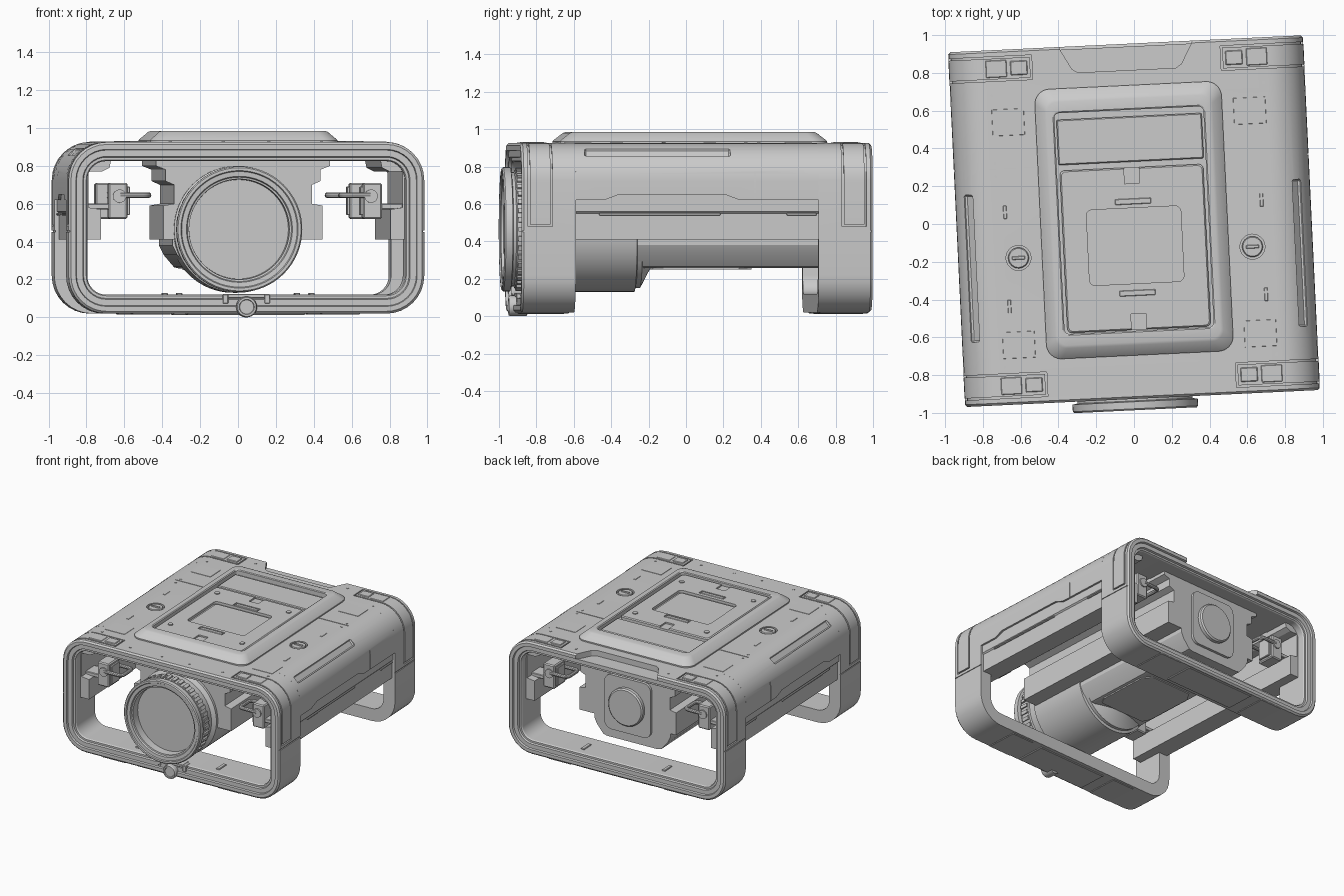
import bpy, bmesh
from math import sin, cos, pi, radians
from mathutils import Matrix

if "Cube" in bpy.data.objects:
    bpy.data.objects.remove(bpy.data.objects["Cube"])

cutters = []

def make(name, bm):
    bmesh.ops.recalc_face_normals(bm, faces=bm.faces[:])
    me = bpy.data.meshes.new(name)
    bm.to_mesh(me)
    bm.free()
    o = bpy.data.objects.new(name, me)
    bpy.context.collection.objects.link(o)
    return o

def xz(p, y): return [(a, y, b) for a, b in p]
def xy(p, z): return [(a, b, z) for a, b in p]
def yz(p, x): return [(x, a, b) for a, b in p]

def loft(name, loops, cyclic=False):
    bm = bmesh.new()
    vs = [[bm.verts.new(c) for c in l] for l in loops]
    n = len(vs[0])
    for i in range(len(vs) if cyclic else len(vs) - 1):
        a, b = vs[i], vs[(i + 1) % len(vs)]
        for j in range(n):
            bm.faces.new((a[j], a[(j + 1) % n], b[(j + 1) % n], b[j]))
    if not cyclic:
        bm.faces.new(vs[0])
        bm.faces.new(vs[-1])
    return make(name, bm)

def rr(hw, hh, r, cx=0, cy=0, n=8):
    pts = []
    for k, (sx, sy) in enumerate([(1, 1), (-1, 1), (-1, -1), (1, -1)]):
        for i in range(n + 1):
            t = (k + i / n) * pi / 2
            pts.append((cx + sx * (hw - r) + r * cos(t), cy + sy * (hh - r) + r * sin(t)))
    return pts

def circ(r, cx=0, cy=0, n=64):
    return [(cx + r * cos(2 * pi * i / n), cy + r * sin(2 * pi * i / n)) for i in range(n)]

def box(name, c, s, bev=0.0, rot=None):
    bm = bmesh.new()
    bmesh.ops.create_cube(bm, size=1, matrix=Matrix.Diagonal((*s, 1)))
    if bev:
        bmesh.ops.bevel(bm, geom=bm.edges[:], offset=bev, segments=1, profile=0.5, affect='EDGES')
    bm.transform(Matrix.Translation(c) @ (rot or Matrix()))
    return make(name, bm)

def cut(target, *cs):
    for c in cs:
        cutters.append(c)
        c.hide_render = True
        m = target.modifiers.new("cut", 'BOOLEAN')
        m.operation, m.solver, m.object = 'DIFFERENCE', 'EXACT', c

def strip(name, s, o0, o1, y0, y1, x0, z0):
    # band wrapping over the rounded shoulder
    def path(o):
        arc = [(.74 + (.2 + o) * cos(t * pi / 20), .725 + (.2 + o) * sin(t * pi / 20)) for t in range(10, -1, -1)]
        return [(x0, .925 + o)] + arc + [(.94 + o, z0)]
    p = [(s * a, b) for a, b in path(o1) + path(o0)[::-1]]
    return loft(name, [xz(p, y0), xz(p, y1)])

# carrying hoops at both ends
ring_sec = [(0, .65), (0, .928), (.012, .94), (.038, .94), (.042, .925), (.075, .925),
            (.08, .91), (.094, .91), (.1, .90), (.1, .65)]
rings = {}
for end, s in (("front", -1), ("back", 1)):
    r = loft(end + "_hoop", [xz(rr(.94 - d, .4525 - d, .2 - d, 0, .4725), s * y) for d, y in ring_sec], True)
    rings[s] = r
    for e in (-1, 1):
        cut(r, strip("strap_cut", e, -.012, .02, s * .775, s * .905, .5, .48))
        strip(end + "_strap", e, -.02, .001, s * .785, s * .895, .51, .49)
        cut(r, box("leg_seam", (e * .94, s * .79, .455), (.012, .4, .007)))
        box("strap_catch", (e * .57, s * .84, .925), (.09, .075, .014), .004)
        box("strap_plate", (e * .69, s * .84, .925), (.11, .09, .008), .003)
    box(end + "_foot_pad", (0, s * .8, .019), (.62, .24, .014), .004)
    for e in (-1, 1):
        box("foot_block", (e * .5, s * .8, .02), (.2, .26, .01), .004)
        box("hoop_clip", (e * .35, s * .8, .123), (.03, .1, .012), .004)
notch = [(-.36, .96), (-.345, .92), (-.29, .82), (-.26, .80), (.26, .80), (.29, .82), (.345, .92), (.36, .96)]
cut(rings[1], loft("back_notch_cut", [xy(notch, .88), xy(notch, 1.0)]))

# upper shell
def arch(w, r, top, low):
    right = [(w, low)] + [(w - r + r * cos(t * pi / 20), top - r + r * sin(t * pi / 20)) for t in range(11)]
    return right + [(-a, b) for a, b in right[::-1]]
shell_p = arch(.94, .2, .925, .62) + arch(.87, .12, .83, .62)[::-1]
shell = loft("upper_shell", [xz(shell_p, -.65), xz(shell_p, .65)])
side = [(-.5, .6), (-.5, .62), (-.42, .65), (.15, .65), (.23, .62), (.23, .6)]
cut(shell, loft("side_cut", [yz(side, -1), yz(side, 1)]))
cut(shell, box("seam_cut", (0, .31, .925), (1.5, .006, .012)))
for e in (-1, 1):
    rot = Matrix.Rotation(e * radians(49), 4, 'Y')
    cut(shell, box("slot_cut", (e * .872, -.21, .877), (.06, .78, .03), .008, rot))
    cut(shell, loft("knob_cut", [xy(circ(.066, e * .62, -.165, 32), .905), xy(circ(.066, e * .62, -.165, 32), 1)]))
    cut(shell, box("side_seam", (e * .94, .31, .76), (.012, .006, .3)))
    loft("round_knob", [xy(circ(q, e * .62, -.165, 32), z) for q, z in ((.055, .9), (.055, .92), (.05, .925))])
    box("knob_grip", (e * .62, -.165, .926), (.07, .018, .012), .003)
    # side skirts below the shell, running into both hoops
    sk = [(.925, .66), (.925, .56), (.915, .55), (.915, .41), (.765, .41), (.765, .57), (.83, .58),
          (.83, .77), (.76, .77), (.72, .79), (.71, .84), (.88, .84), (.88, .66)]
    sk = [(e * a, b) for a, b in sk]
    loft("side_skirt", [xz(sk, -.85), xz(sk, .85)])
    box("skirt_rib", (e * .922, -.2, .545), (.012, .65, .012), .003)
    box("skirt_rib_rear", (e * .922, .56, .545), (.012, .16, .012), .003)
    # shallow label plates, vents and screws on the top
    for y in (.555, -.625):
        box("top_plate", (e * .64, y, .925), (.17, .14, .005), .001)
    for y in (.08, -.42):
        box("top_vent", (e * .68, y, .925), (.018, .07, .006), .002)
    for x, y in ((.72, .7), (.72, .34), (.72, .27), (.72, -.74), (.4, .86), (.4, -.86), (.12, -.87)):
        loft("screw", [xy(circ(.009, e * x, y, 12), z) for z in (.91, .928)])

# raised hatch frame on the top
hatch = [(.495, .715, .08, .915), (.495, .715, .08, .935), (.485, .705, .075, .945), (.445, .66, .06, .98),
         (.43, .645, .05, .985), (.402, .592, .03, .985), (.395, .585, .025, .98), (.395, .585, .025, .915)]
loft("hatch_frame", [xy(rr(a, b, r, 0, .005), z) for a, b, r, z in hatch], True)
box("hatch_floor", (0, .005, .935), (.8, 1.18, .02))
box("hatch_strip", (0, .435, .95), (.77, .24, .03), .006)
lid = loft("hatch_lid", [xy(rr(a, b, .025, 0, -.145), z) for a, b, z in
                         ((.38, .43, .94), (.38, .43, .965), (.373, .423, .972))])
cut(lid, loft("screen_cut", [xy(rr(.25, .20, .03, 0, -.13), z) for z in (.952, 1)]))
for y in (.25, -.54):
    cut(lid, box("tab_cut", (0, y, .975), (.08, .1, .03)))
for y in (.105, -.38):
    cut(lid, box("lid_slot_cut", (0, y, .975), (.21, .045, .02)))
    box("lid_slot_bar", (0, y, .967), (.19, .03, .01), .003)
loft("lid_screen", [xy(rr(.235, .185, .025, 0, -.13), z) for z in (.948, .958)])
for x in (-.31, .31):
    for y in (.19, -.45):
        loft("lid_screw", [xy(circ(.019, x, y, 20), z) for z in (.965, .979)])

# central housing: side wings above, narrower belly below
half = [(.46, .84), (.46, .80), (.41, .78), (.41, .72), (.365, .70), (.365, .6), (.42, .59), (.42, .41)]
body = [(a - .01, b) for a, b in half + [(-a, b) for a, b in half[::-1]]]
loft("housing", [xz(body, -.76), xz(body, .8)])
low = [(.33, .43), (.33, .38), (.305, .33), (.25, .265), (.22, .257)]
low = [(a - .05, b) for a, b in low + [(-a, b) for a, b in low[::-1]]]
loft("belly", [xz(low, -.7), xz(low, .8)])
belly = [(-.2, -.2), (.2, -.2), (.23, -.14), (.23, .26), (.18, .33), (-.18, .33), (-.23, .26), (-.23, -.14)]
loft("belly_plate", [xy([(a - .05, b) for a, b in belly], z) for z in (.25, .27)])
plate = rr(.2, .22, .06, -.02, .55)
loft("rear_plate", [xz(plate, .79), xz(plate, .82)])
loft("rear_cap", [xz(circ(r, -.02, .55), y) for r, y in ((.15, .8), (.15, .845), (.14, .855))])

# lens barrel and front rim
lx, lz = -.04, .465
lens = [(.262, -.915), (.265, -.975), (.275, -.977), (.28, -.99), (.305, -.992), (.31, -1.0), (.325, -1.0),
        (.332, -.992), (.332, -.955), (.305, -.95), (.305, -.935), (.318, -.93), (.318, -.86), (.305, -.855),
        (.305, -.80), (.335, -.78), (.335, -.29), (.315, -.285), (.315, -.26), (.2, -.2)]
loft("lens_barrel", [xz(circ(r, lx, lz, 96), y) for r, y in lens])
bm = bmesh.new()
for i in range(40):
    bmesh.ops.create_cube(bm, size=1, matrix=Matrix.Translation((lx, -.895, lz)) @
                          Matrix.Rotation(i * pi / 20, 4, 'Y') @ Matrix.Translation((.317, 0, 0)) @
                          Matrix.Diagonal((.024, .062, .026, 1)))
make("focus_ring_teeth", bm)

# front locking knob and its bracket
loft("lock_knob", [xz(circ(r, 0, .055, 32), y) for r, y in
                   ((.04, -.86), (.055, -.87), (.055, -.955), (.05, -.965), (.04, -.965), (.037, -.958))])
box("lock_bracket", (0, -.89, .113), (.2, .08, .022), .004)
for x in (-.11, .11):
    box("lock_ear", (x, -.9, .098), (.03, .06, .05), .004)

# inner latch boxes with loop handles
for s in (-1, 1):
    for e in (-1, 1):
        y = s * .73
        box("latch_box", (e * .672, y, .615), (.1, .15, .19), .008)
        box("latch_face", (e * .618, y, .615), (.02, .11, .15), .004)
        box("latch_rail", (e * .77, s * .73, .585), (.15, .12, .03), .004)
        loft("latch_button", [xz(circ(.035, e * .665, .64, 24), s * q) for q in (.79, .815)])
        cu = bpy.data.curves.new("loop_handle", 'CURVE')
        cu.dimensions, cu.bevel_depth, cu.bevel_resolution = '3D', .015, 3
        sp = cu.splines.new('POLY')
        pts = [(.66, -.075)] + [(.54 - .03 * sin(t * pi / 8), -.045 - .03 * cos(t * pi / 8)) for t in range(5)]
        pts += [(a, -b) for a, b in pts[::-1]]
        sp.points.add(len(pts) - 1)
        for p, (a, b) in zip(sp.points, pts):
            p.co = (e * a, y + b, .645, 1)
        tmp = bpy.data.objects.new("loop_curve", cu)
        bpy.context.collection.objects.link(tmp)
        me = bpy.data.meshes.new_from_object(tmp)
        bpy.data.objects.remove(tmp)
        bpy.context.collection.objects.link(bpy.data.objects.new("loop_handle", me))

# bake cuts, turn the whole body slightly, smooth with sharp edges
bpy.context.view_layer.update()
dg = bpy.context.evaluated_depsgraph_get()
baked = [(o, bpy.data.meshes.new_from_object(o.evaluated_get(dg))) for o in bpy.data.objects if o not in cutters]
turn = Matrix.Translation((0, .015, 0)) @ Matrix.Rotation(radians(2.75), 4, 'Z')
for o, me in baked:
    o.modifiers.clear()
    o.data = me
    me.transform(turn)
    me.shade_smooth()
    me.set_sharp_from_angle(angle=radians(24))
for c in cutters:
    bpy.data.objects.remove(c)
